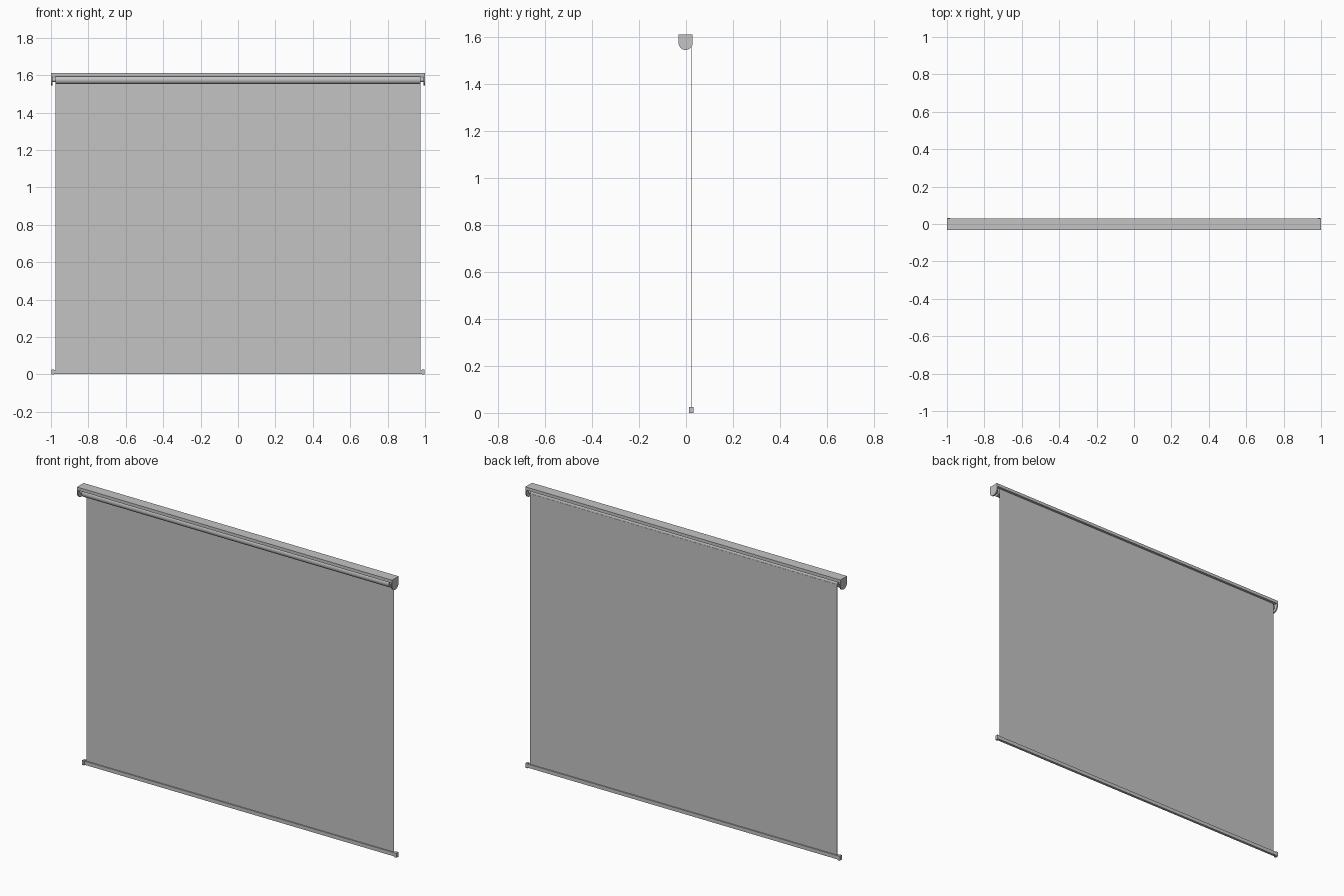
import bpy, bmesh, math
from mathutils import Matrix

cube = bpy.data.objects.get("Cube")
if cube:
    bpy.data.objects.remove(cube, do_unlink=True)

grey = bpy.data.materials.new("plain_grey")
grey.use_nodes = True
grey.diffuse_color = (0.55, 0.55, 0.55, 1)
grey.node_tree.nodes["Principled BSDF"].inputs["Base Color"].default_value = grey.diffuse_color

AXIS_Y, AXIS_Z = -0.0015, 1.575   # roller axis
CLOTH_Y = 0.022
HALF_DEPTH = 0.03
TOP = 1.61


def finish(name, bm, smooth=False):
    bmesh.ops.recalc_face_normals(bm, faces=bm.faces)
    mesh = bpy.data.meshes.new(name)
    bm.to_mesh(mesh)
    bm.free()
    mesh.materials.append(grey)
    ob = bpy.data.objects.new(name, mesh)
    bpy.context.collection.objects.link(ob)
    if smooth:
        bpy.ops.object.select_all(action='DESELECT')
        ob.select_set(True)
        bpy.context.view_layer.objects.active = ob
        bpy.ops.object.shade_smooth_by_angle(angle=math.radians(35))
    return ob


def box(name, x, y, z):
    bm = bmesh.new()
    bmesh.ops.create_cube(bm, size=1)
    for v in bm.verts:
        for i, (lo, hi) in enumerate((x, y, z)):
            v.co[i] = lo if v.co[i] < 0 else hi
    return finish(name, bm)


def rod(name, x, radius, sides=32):
    bm = bmesh.new()
    bmesh.ops.create_cone(bm, cap_ends=True, segments=sides, radius1=radius,
                          radius2=radius, depth=x[1] - x[0])
    place = Matrix.Translation(((x[0] + x[1]) / 2, AXIS_Y, AXIS_Z))
    bm.transform(place @ Matrix.Rotation(math.pi / 2, 4, 'Y'))
    return finish(name, bm, True)


def bracket(name, x):
    # Flat-topped plate with a half-round lower end
    outline = [(-HALF_DEPTH, TOP), (HALF_DEPTH, TOP)]
    for i in range(17):
        a = math.pi * i / 16
        outline.append((HALF_DEPTH * math.cos(a), AXIS_Z - HALF_DEPTH * math.sin(a)))
    bm = bmesh.new()
    face = bm.faces.new([bm.verts.new((x[0], AXIS_Y + y, z)) for y, z in outline])
    new = bmesh.ops.extrude_face_region(bm, geom=[face])["geom"]
    bmesh.ops.translate(bm, vec=(x[1] - x[0], 0, 0),
                        verts=[g for g in new if isinstance(g, bmesh.types.BMVert)])
    return finish(name, bm, True)


# Head rail, roller and cloth
box("head_rail", (-0.995, 0.995), (AXIS_Y - HALF_DEPTH, AXIS_Y + HALF_DEPTH), (1.592, TOP))
rod("roller_tube", (-0.975, 0.975), 0.0235)
box("blind_cloth", (-0.975, 0.975), (CLOTH_Y - 0.001, CLOTH_Y + 0.001), (0.01, AXIS_Z))

# Bottom bar
box("bottom_bar", (-0.99, 0.99), (0.0145, 0.0295), (0.003, 0.024))

# Brackets, roller pins and bar caps at both ends
for side, s in (("left", 1), ("right", -1)):
    def span(a, b):
        return tuple(sorted((a * s, b * s)))
    bracket(side + "_bracket", span(0.993, 1.0))
    rod(side + "_roller_pin", span(0.97, 0.995), 0.012, 20)
    box(side + "_bar_cap", span(0.985, 0.998), (0.0125, 0.0315), (0, 0.026))
